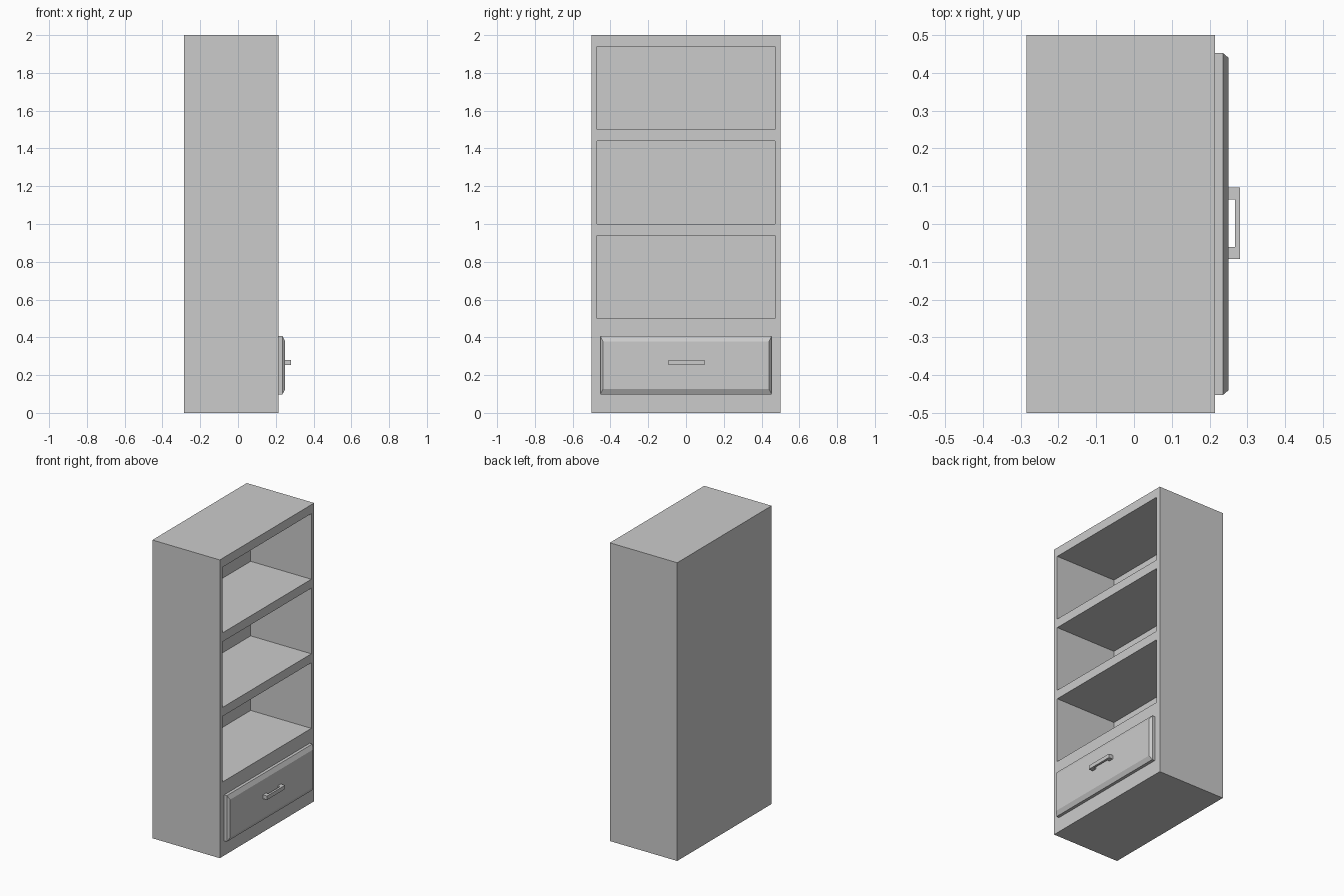
import bpy
import bmesh

cube = bpy.data.objects.get("Cube")
if cube:
    bpy.data.objects.remove(cube, do_unlink=True)

GREY = (0.6, 0.6, 0.6, 1.0)
grey = bpy.data.materials.new("plain grey")
grey.use_nodes = True
grey.diffuse_color = GREY
grey.node_tree.nodes["Principled BSDF"].inputs["Base Color"].default_value = GREY


def finish(name, bm):
    """Turn a bmesh into a named object with the grey material."""
    bmesh.ops.recalc_face_normals(bm, faces=bm.faces)
    mesh = bpy.data.meshes.new(name)
    bm.to_mesh(mesh)
    bm.free()
    mesh.materials.append(grey)
    obj = bpy.data.objects.new(name, mesh)
    bpy.context.collection.objects.link(obj)
    return obj


def box(name, x, y, z):
    """Box from (min, max) ranges on each axis."""
    bm = bmesh.new()
    bmesh.ops.create_cube(bm, size=1)
    for v in bm.verts:
        v.co = [r[0] if c < 0 else r[1] for c, r in zip(v.co, (x, y, z))]
    return finish(name, bm)


BACK, FACE = -0.285, 0.215      # carcass extents in x
HALF = 0.5                      # half width in y

# Carcass with three open compartments cut into its +x side
carcass = box("cabinet_carcass", (BACK, FACE), (-HALF, HALF), (0, 2))
for i in range(3):
    floor = 0.5 + 0.5 * i
    cutter = box("compartment_cutter", (BACK + 0.05, FACE + 0.1),
                 (-0.47, 0.47), (floor, floor + 0.44))
    cutter.hide_render = True
    cut = carcass.modifiers.new("compartment", "BOOLEAN")
    cut.operation = "DIFFERENCE"
    cut.solver = "EXACT"
    cut.object = cutter
    bpy.context.view_layer.objects.active = carcass
    bpy.ops.object.modifier_apply(modifier=cut.name)
    bpy.data.objects.remove(cutter, do_unlink=True)

# Drawer front: slab whose outer face is pushed out and narrowed to a chamfer
drawer = box("drawer_front", (FACE, 0.235), (-0.453, 0.453), (0.098, 0.407))
bm = bmesh.new()
bm.from_mesh(drawer.data)
outer = max(bm.faces, key=lambda f: f.calc_center_median().x)
panel = bmesh.ops.extrude_discrete_faces(bm, faces=[outer])["faces"][0]
for v in panel.verts:
    v.co.x = 0.25
    v.co.y *= 0.44 / 0.453
    v.co.z += 0.028 if v.co.z < 0.25 else -0.028
bm.to_mesh(drawer.data)
bm.free()

# Handle: U-shaped outline extruded upwards
half_outline = [(0.25, 0.063), (0.25, 0.095), (0.281, 0.095)]
inner_corner = (0.267, 0.063)
outline = ([inner_corner] + half_outline
           + [(x, -y) for x, y in reversed(half_outline)]
           + [(inner_corner[0], -inner_corner[1])])
bm = bmesh.new()
base = bm.faces.new([bm.verts.new((x, y + 0.002, 0.253)) for x, y in outline])
top = bmesh.ops.extrude_face_region(bm, geom=[base])["geom"]
bmesh.ops.translate(bm, vec=(0, 0, 0.026),
                    verts=[g for g in top if isinstance(g, bmesh.types.BMVert)])
finish("drawer_handle", bm)
